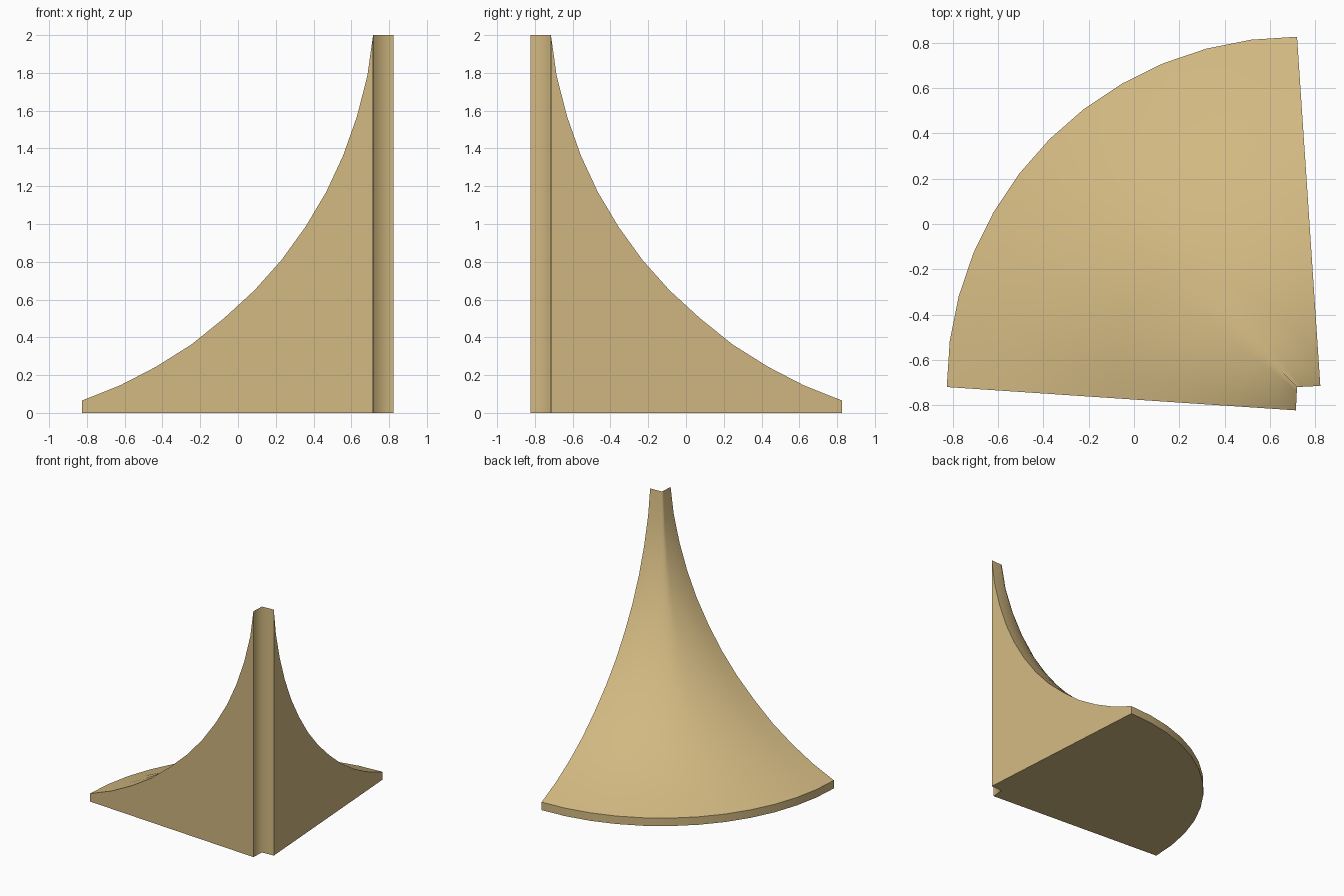
import bpy, bmesh, math
from mathutils import Vector

if "Cube" in bpy.data.objects:
    bpy.data.objects.remove(bpy.data.objects["Cube"])

N = 12                                   # segments round the quarter arc
CX, CY, R = 0.72, -0.72, 1.547           # centre and radius of the base arc
A, C, B = Vector((0.715, -0.823)), Vector((CX, CY)), Vector((0.823, -0.715))

# concave flank profile (x, z), from the tip down to the rim
profile = [(0.715, 2), (0.685, 1.785), (0.63, 1.57), (0.558, 1.365), (0.468, 1.17),
           (0.358, 0.985), (0.232, 0.81), (0.09, 0.65), (-0.073, 0.5), (-0.247, 0.36),
           (-0.433, 0.243), (-0.622, 0.145), (-0.823, 0.065)]

mat = bpy.data.materials.new("sand tan")
mat.diffuse_color = (0.64, 0.48, 0.22, 1)
mat.use_nodes = True
mat.node_tree.nodes["Principled BSDF"].inputs["Base Color"].default_value = mat.diffuse_color


def tip(j):
    """Point along the L-shaped notch path."""
    t = 2 * j / N
    return A.lerp(C, t) if t <= 1 else C.lerp(B, t - 1)


def rim(j):
    """Point along the quarter arc."""
    a = math.pi - math.pi / 2 * j / N
    return Vector((CX + R * math.cos(a), CY + R * math.sin(a)))


bm = bmesh.new()

# flared top surface, lofted from the notch to the arc
rows = []
for x, z in profile:
    s = (profile[0][0] - x) / (profile[0][0] - profile[-1][0])
    rows.append([bm.verts.new((*tip(j).lerp(rim(j), s), z)) for j in range(N + 1)])
base = [bm.verts.new((*rim(j), 0)) for j in range(N + 1)]


def strip(upper, lower, group):
    for j in range(len(upper) - 1):
        f = bm.faces.new((upper[j], lower[j], lower[j + 1], upper[j + 1]))
        f.smooth = True
        f.tag = False
        groups[f] = group


groups = {}
for up, low in zip(rows, rows[1:]):
    strip(up, low, "flare")
strip(rows[-1], base, "rim")             # thin upright rim

# re-entrant corner, two upright strips shaded as one
top3 = [rows[0][0], rows[0][N // 2], rows[0][N]]
low3 = [bm.verts.new((*p, 0)) for p in (A, C, B)]
strip(low3, top3, "notch")

# flat side walls and underside
for col, low, flip in ((0, low3[0], False), (N, low3[2], True)):
    ring = [r[col] for r in rows] + [base[col], low]
    f = bm.faces.new(ring[::-1] if not flip else ring)
    groups[f] = "wall%d" % col
groups[bm.faces.new(base + low3[::-1])] = "bottom"

# fix wall and bottom winding by direction from known outward sides
bm.normal_update()
outward = {"wall0": Vector((0, -1, 0)), "wall%d" % N: Vector((1, 0, 0)),
           "bottom": Vector((0, 0, -1)), "flare": Vector((-1, 1, 1)),
           "rim": Vector((-1, 1, 0)), "notch": Vector((1, -1, 0))}
for f, g in groups.items():
    if f.normal.dot(outward[g]) < 0:
        f.normal_flip()

# keep edges between different parts sharp
for e in bm.edges:
    e.smooth = len({groups[f] for f in e.link_faces}) == 1

mesh = bpy.data.meshes.new("flared_corner_bracket")
bm.to_mesh(mesh)
bm.free()
mesh.materials.append(mat)
obj = bpy.data.objects.new("flared_corner_bracket", mesh)
bpy.context.collection.objects.link(obj)
